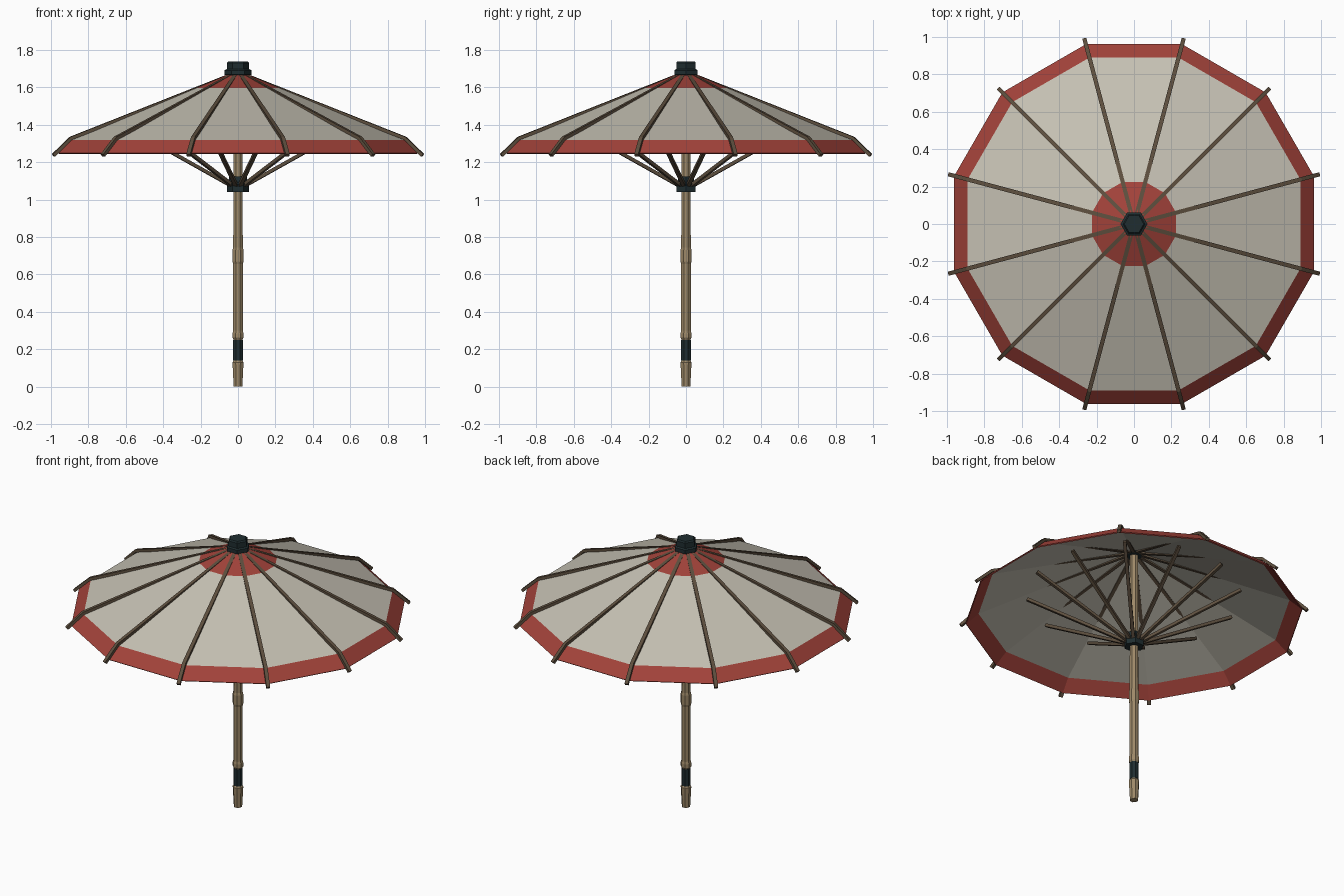
import bpy, math
from mathutils import Vector

if "Cube" in bpy.data.objects:
    bpy.data.objects.remove(bpy.data.objects["Cube"])


def material(name, rgb):
    m = bpy.data.materials.new(name)
    m.diffuse_color = (*rgb, 1)
    m.use_nodes = True
    m.node_tree.nodes["Principled BSDF"].inputs["Base Color"].default_value = m.diffuse_color
    return m


CLOTH = material("cream cloth", (0.56, 0.53, 0.45))
RED = material("red trim", (0.36, 0.055, 0.042))
RIB = material("dark wood", (0.11, 0.077, 0.048))
POLE = material("bamboo", (0.34, 0.25, 0.14))
IRON = material("blackened iron", (0.014, 0.027, 0.03))


def make(name, verts, faces, mats):
    me = bpy.data.meshes.new(name)
    me.from_pydata(verts, [], faces)
    for m in mats:
        me.materials.append(m)
    ob = bpy.data.objects.new(name, me)
    bpy.context.collection.objects.link(ob)
    return ob


def lathe(name, profile, sides, mats, start=0.0, ring_mats=None, closed=False):
    """Spin (radius, z) points; open profiles run bottom to top and get end caps."""
    verts, faces, idx = [], [], []
    n = len(profile)
    for r, z in profile:
        for k in range(sides):
            a = start + math.tau * k / sides
            verts.append((r * math.cos(a), r * math.sin(a), z))
    for i in range(n if closed else n - 1):
        j = (i + 1) % n
        for k in range(sides):
            l = (k + 1) % sides
            faces.append((i * sides + k, i * sides + l, j * sides + l, j * sides + k))
            idx.append(ring_mats[i] if ring_mats else 0)
    if not closed:
        faces.append(tuple(reversed(range(sides))))
        faces.append(tuple(range((n - 1) * sides, n * sides)))
        idx += [0, 0]
    ob = make(name, verts, faces, mats)
    ob.data.polygons.foreach_set("material_index", idx)
    return ob


def radial_bars(name, path, width, height, mat):
    """Twelve square bars following a (radius, z) path, one on each canopy corner."""
    verts, faces = [], []
    pts = [Vector(p) for p in path]
    for k in range(12):
        a = math.radians(15 + 30 * k)
        out = Vector((math.cos(a), math.sin(a), 0))
        side = Vector((-math.sin(a), math.cos(a), 0)) * width / 2
        base = len(verts)
        for i, p in enumerate(pts):
            d = (pts[min(i + 1, len(pts) - 1)] - pts[max(i - 1, 0)]).normalized()
            up = (out * -d.y + Vector((0, 0, d.x))) * height / 2
            c = out * p.x + Vector((0, 0, p.y))
            verts += [c - side - up, c + side - up, c + side + up, c - side + up]
        for i in range(len(pts) - 1):
            b = base + 4 * i
            for q in range(4):
                r = (q + 1) % 4
                faces.append((b + q, b + r, b + 4 + r, b + 4 + q))
        e = base + 4 * (len(pts) - 1)
        faces += [(base + 3, base + 2, base + 1, base), (e, e + 1, e + 2, e + 3)]
    return make(name, verts, faces, [mat])


# Canopy: thin twelve-sided shell, red crown and rim on top, red rim below
lathe("canopy",
      [(0.99, 1.245), (0.995, 1.25), (0.921, 1.318), (0.233, 1.598), (0.03, 1.681),
       (0.03, 1.673), (0.917, 1.311)],
      12, [CLOTH, RED], math.radians(15),
      ring_mats=[1, 1, 0, 1, 0, 0, 1], closed=True)

# Ribs over the cloth and struts from the sliding collar
radial_bars("ribs", [(0.03, 1.67), (0.925, 1.328), (1.022, 1.237)], 0.022, 0.018, RIB)
radial_bars("struts", [(0.03, 1.07), (0.63, 1.395)], 0.02, 0.018, RIB)

# Bamboo pole with a tapered foot and swollen joints
lathe("pole",
      [(0.025, 0), (0.032, 0.13), (0.025, 0.14), (0.025, 0.25), (0.032, 0.262),
       (0.032, 0.285), (0.028, 0.3), (0.028, 0.655), (0.032, 0.67), (0.032, 0.73),
       (0.028, 0.745), (0.026, 1.0), (0.025, 1.68)],
      8, [POLE], math.radians(22.5))

# Dark grip band on the handle
lathe("grip_band", [(0.028, 0.14), (0.028, 0.25)], 8, [IRON], math.radians(22.5))

# Hexagonal sliding collar
lathe("collar",
      [(0.058, 1.04), (0.058, 1.075), (0.064, 1.08), (0.064, 1.092), (0.048, 1.095),
       (0.048, 1.125)], 6, [IRON])

# Hexagonal top cap with a wider flange
lathe("top_cap",
      [(0.052, 1.655), (0.072, 1.668), (0.072, 1.692), (0.06, 1.698), (0.06, 1.732),
       (0.052, 1.74)], 6, [IRON])
